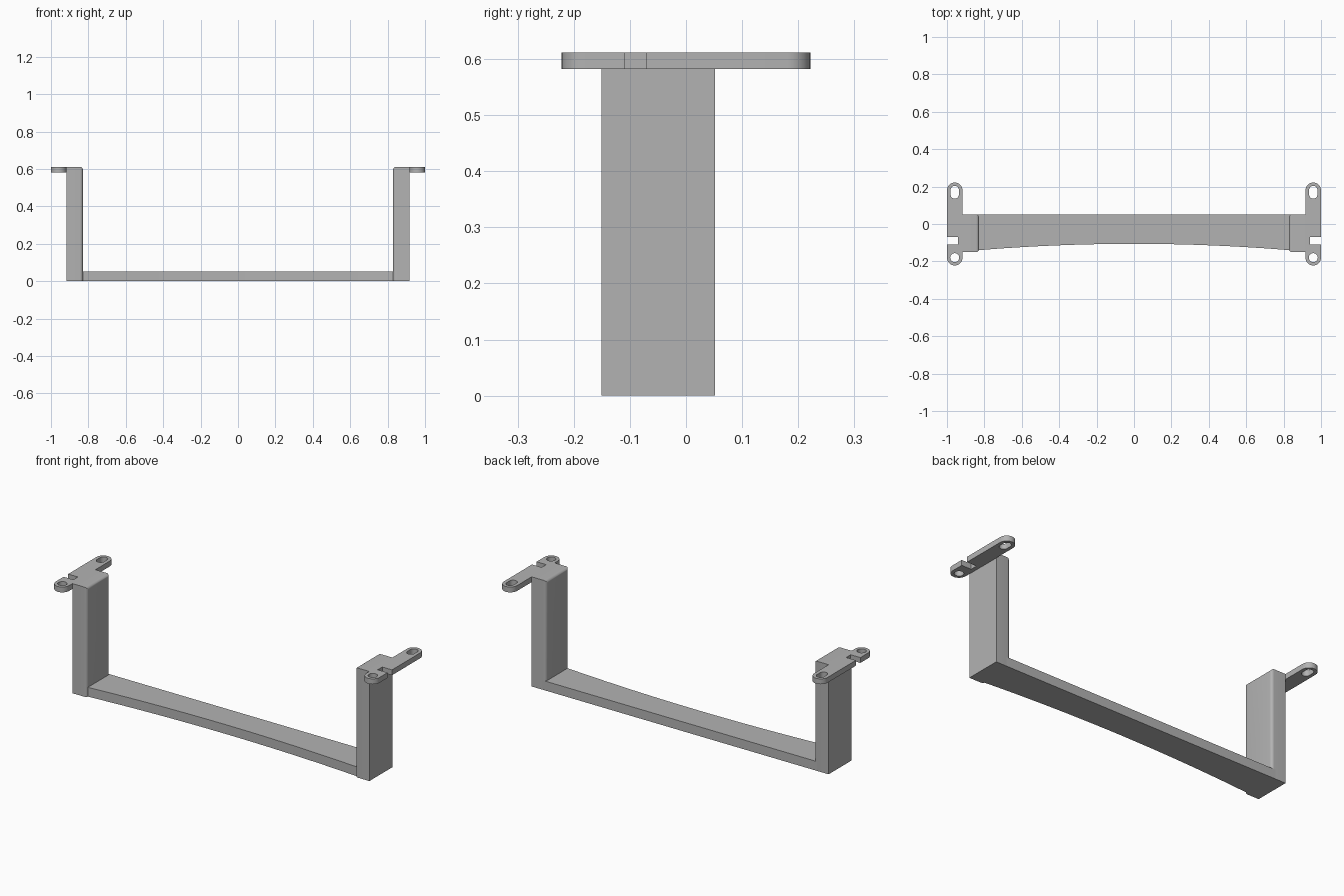
import bpy, bmesh, math

if "Cube" in bpy.data.objects:
    bpy.data.objects.remove(bpy.data.objects["Cube"])

steel = bpy.data.materials.new("grey metal")
steel.diffuse_color = (0.45, 0.45, 0.45, 1)
steel.use_nodes = True
steel.node_tree.nodes["Principled BSDF"].inputs["Base Color"].default_value = steel.diffuse_color


def arc(cx, cy, r, a0, a1, n=16):
    """Points along an arc, angles in degrees."""
    return [(cx + r * math.cos(math.radians(a0 + (a1 - a0) * i / n)),
             cy + r * math.sin(math.radians(a0 + (a1 - a0) * i / n))) for i in range(n + 1)]


def extruded(name, outlines, z0, z1):
    """Solid from a flat outline (first) with holes (the rest)."""
    cu = bpy.data.curves.new(name, 'CURVE')
    cu.dimensions, cu.fill_mode = '2D', 'BOTH'
    cu.extrude = (z1 - z0) / 2
    for pts in outlines:
        sp = cu.splines.new('POLY')
        sp.points.add(len(pts) - 1)
        for p, (x, y) in zip(sp.points, pts):
            p.co = (x, y, 0, 1)
        sp.use_cyclic_u = True
    tmp = bpy.data.objects.new(name + "_outline", cu)
    bpy.context.collection.objects.link(tmp)
    bpy.context.view_layer.update()
    me = bpy.data.meshes.new_from_object(tmp.evaluated_get(bpy.context.evaluated_depsgraph_get()))
    bpy.data.objects.remove(tmp)
    bm = bmesh.new()
    bm.from_mesh(me)
    bpy.data.meshes.remove(me)
    bmesh.ops.translate(bm, verts=bm.verts, vec=(0, 0, (z0 + z1) / 2))
    return finish(name, bm)


def finish(name, bm):
    bmesh.ops.remove_doubles(bm, verts=bm.verts, dist=1e-5)
    bmesh.ops.recalc_face_normals(bm, faces=bm.faces)
    me = bpy.data.meshes.new(name)
    bm.to_mesh(me)
    bm.free()
    me.materials.clear()
    me.materials.append(steel)
    ob = bpy.data.objects.new(name, me)
    bpy.context.collection.objects.link(ob)
    bpy.ops.object.select_all(action='DESELECT')
    ob.select_set(True)
    bpy.context.view_layer.objects.active = ob
    bpy.ops.object.shade_smooth_by_angle(angle=math.radians(30))
    return ob


def mirror_x(ob):
    ob.modifiers.new("mirror", 'MIRROR').use_mirror_merge = False


# Crossbar with a gently hollowed front edge
W = 0.832
front = [(W * i / 24, -0.106 - 0.034 * (i / 24) ** 2) for i in range(-24, 25)]
extruded("crossbar", [front + [(W + 0.02, -0.14), (W + 0.02, 0.052),
                               (-W - 0.02, 0.052), (-W - 0.02, -0.14)]], 0, 0.052)

# Upright posts, rounded around the inner face
x0, x1, y0, y1, top = 0.829, 0.917, -0.151, 0.052, 0.612
bm = bmesh.new()
bmesh.ops.create_cube(bm, size=1)
for v in bm.verts:
    v.co = (x1 if v.co.x > 0 else x0, y1 if v.co.y > 0 else y0, top if v.co.z > 0 else 0)
inner = [e for e in bm.edges if all(v.co.x < x0 + 0.01 for v in e.verts)
         and any(v.co.z > 0.1 for v in e.verts)]
bmesh.ops.bevel(bm, geom=inner, offset=0.016, segments=6, profile=0.5, affect='EDGES')
mirror_x(finish("upright_post", bm))

# Mounting ears with a side notch, a long slot and a round hole
cx, r = 0.9585, 0.0415
outline = (arc(cx, -0.2215 + r, r, 180, 360)
           + [(1.0, -0.11), (0.94, -0.11), (0.94, -0.07), (1.0, -0.07)]
           + arc(cx, 0.2215 - r, r, 0, 180))
slot = arc(cx, 0.182, 0.022, 0, 180) + arc(cx, 0.157, 0.022, 180, 360)
hole = arc(cx, -0.18, 0.024, 0, 360, 32)[:-1]
mirror_x(extruded("mounting_ear", [outline, slot, hole], 0.582, 0.612))
